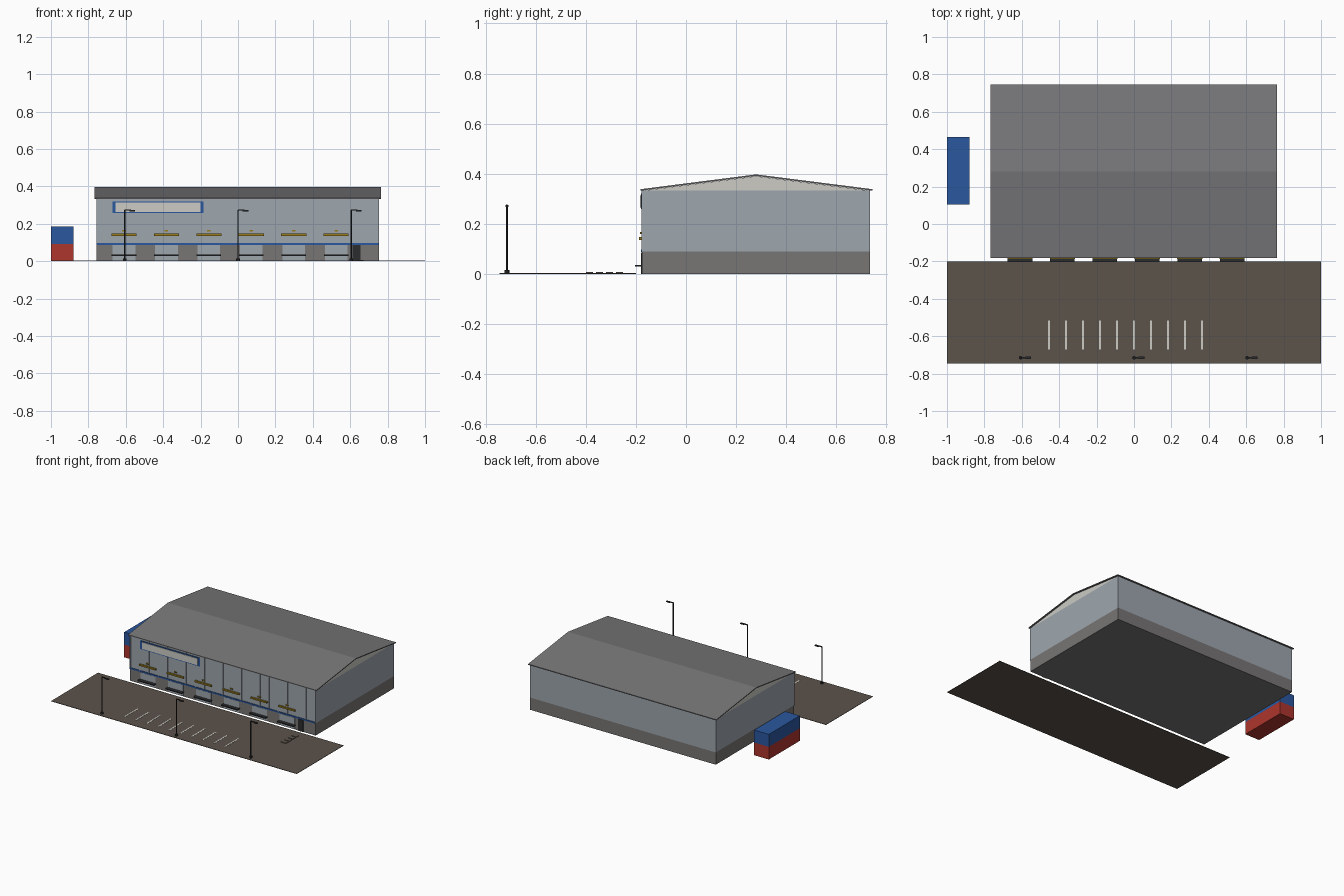
import bpy, bmesh

if "Cube" in bpy.data.objects:
    bpy.data.objects.remove(bpy.data.objects["Cube"], do_unlink=True)


def material(name, hex_code):
    srgb = [int(hex_code[i:i + 2], 16) / 255 for i in (0, 2, 4)]
    col = [c / 12.92 if c <= 0.04045 else ((c + 0.055) / 1.055) ** 2.4 for c in srgb] + [1]
    m = bpy.data.materials.new(name)
    m.use_nodes = True
    m.diffuse_color = col
    bsdf = m.node_tree.nodes["Principled BSDF"]
    bsdf.inputs["Base Color"].default_value = col
    bsdf.inputs["Roughness"].default_value = 0.8
    return m


asphalt = material("asphalt brown", "5c534b")
concrete = material("concrete grey", "787675")
cladding = material("cladding blue grey", "9ea6ae")
roofing = material("roof grey", "78787a")
pale = material("pale white", "cccbc5")
blue = material("blue paint", "2a579f")
red = material("red paint", "ae352d")
yellow = material("mustard yellow", "987c1e")
dark = material("dark steel", "2b2c2e")


def finish(name, bm, *mats):
    bmesh.ops.recalc_face_normals(bm, faces=bm.faces)
    mesh = bpy.data.meshes.new(name)
    bm.to_mesh(mesh)
    bm.free()
    for m in mats:
        mesh.materials.append(m)
    ob = bpy.data.objects.new(name, mesh)
    bpy.context.scene.collection.objects.link(ob)
    return ob


def box(name, mat, x, y, z):
    """Box spanning three (low, high) ranges."""
    bm = bmesh.new()
    bmesh.ops.create_cube(bm, size=1)
    for v in bm.verts:
        v.co = [r[0] if c < 0 else r[1] for c, r in zip(v.co, (x, y, z))]
    return finish(name, bm, mat)


def extrude_x(points, x0, x1):
    """Prism from a y-z outline."""
    bm = bmesh.new()
    face = bm.faces.new([bm.verts.new((x0, y, z)) for y, z in points])
    out = bmesh.ops.extrude_face_region(bm, geom=[face])["geom"]
    moved = [v for v in out if isinstance(v, bmesh.types.BMVert)]
    bmesh.ops.translate(bm, vec=(x1 - x0, 0, 0), verts=moved)
    return bm


def cylinder(name, mat, x, y, z0, z1, radius):
    bm = bmesh.new()
    bmesh.ops.create_cone(bm, cap_ends=True, segments=8, radius1=radius,
                          radius2=radius, depth=z1 - z0)
    bmesh.ops.translate(bm, vec=(x, y, (z0 + z1) / 2), verts=bm.verts)
    return finish(name, bm, mat)


LEFT, RIGHT, FRONT, BACK = -0.757, 0.755, -0.175, 0.735
BASE, EAVE, RIDGE_Y = 0.09, 0.332, 0.28

# Warehouse shell: concrete base, cladding, pale gables
bm = extrude_x([(FRONT, 0), (BACK, 0), (BACK, EAVE), (RIDGE_Y, 0.39), (FRONT, EAVE)], LEFT, RIGHT)
for level in (BASE, EAVE):
    bmesh.ops.bisect_plane(bm, geom=bm.verts[:] + bm.edges[:] + bm.faces[:],
                           plane_co=(0, 0, level), plane_no=(0, 0, 1))
for f in bm.faces:
    h = f.calc_center_median().z
    f.material_index = 0 if h < BASE else 1 if h < EAVE else 2
finish("warehouse_walls", bm, concrete, cladding, pale)

# Roof sheet with small overhang
finish("roof", extrude_x([(-0.182, 0.332), (RIDGE_Y, 0.391), (0.745, 0.332),
                          (0.745, 0.338), (RIDGE_Y, 0.397), (-0.182, 0.338)],
                         -0.768, 0.765), roofing)

# Front cladding ribs and blue stripe
for i in range(21):
    x = LEFT + 0.004 + i * (RIGHT - LEFT - 0.008) / 20
    box("cladding_rib", cladding, (x - 0.004, x + 0.004), (FRONT - 0.003, FRONT), (0.098, EAVE))
box("front_stripe", blue, (LEFT, RIGHT), (FRONT - 0.005, FRONT), (0.088, 0.098))

# Blank sign board
box("sign_frame", blue, (-0.67, -0.185), (-0.18, FRONT), (0.258, 0.32))
box("sign_panel", pale, (-0.655, -0.2), (-0.183, -0.18), (0.264, 0.313))

# Loading docks
for i in range(6):
    x = -0.61 + i * 0.227
    box("dock_door", cladding, (x - 0.061, x + 0.061), (FRONT - 0.003, FRONT), (0.002, 0.086))
    box("dock_plate", dark, (x - 0.066, x + 0.066), (-0.203, FRONT), (0.029, 0.036))
    box("dock_canopy", yellow, (x - 0.067, x + 0.067), (-0.187, FRONT), (0.136, 0.147))
    box("dock_marker", yellow, (x - 0.01, x + 0.01), (-0.183, FRONT), (0.159, 0.167))

# Staff door
box("staff_door", dark, (0.612, 0.655), (FRONT - 0.004, FRONT), (0, 0.086))

# Yard with bay lines and low pallets
box("yard", asphalt, (-1, 1), (-0.745, -0.2), (0, 0.003))
for i in range(10):
    x = -0.455 + i * 0.091
    box("bay_line", pale, (x - 0.005, x + 0.005), (-0.67, -0.516), (0.003, 0.004))
for i in range(4):
    y = -0.385 + i * 0.04
    box("pallet", asphalt, (0.63, 0.67), (y - 0.014, y + 0.014), (0.003, 0.007))

# Yard lamps
for x in (-0.606, 0, 0.605):
    y = -0.715
    cylinder("lamp_base", dark, x, y, 0.003, 0.015, 0.01)
    cylinder("lamp_pole", dark, x, y, 0.015, 0.275, 0.004)
    box("lamp_arm", dark, (x, x + 0.035), (y - 0.003, y + 0.003), (0.27, 0.276))
    box("lamp_head", dark, (x + 0.025, x + 0.055), (y - 0.006, y + 0.006), (0.267, 0.274))

# Stacked containers
box("lower_container", red, (-1, -0.88), (0.105, 0.465), (0, 0.093))
box("upper_container", blue, (-1, -0.88), (0.105, 0.465), (0.093, 0.185))
